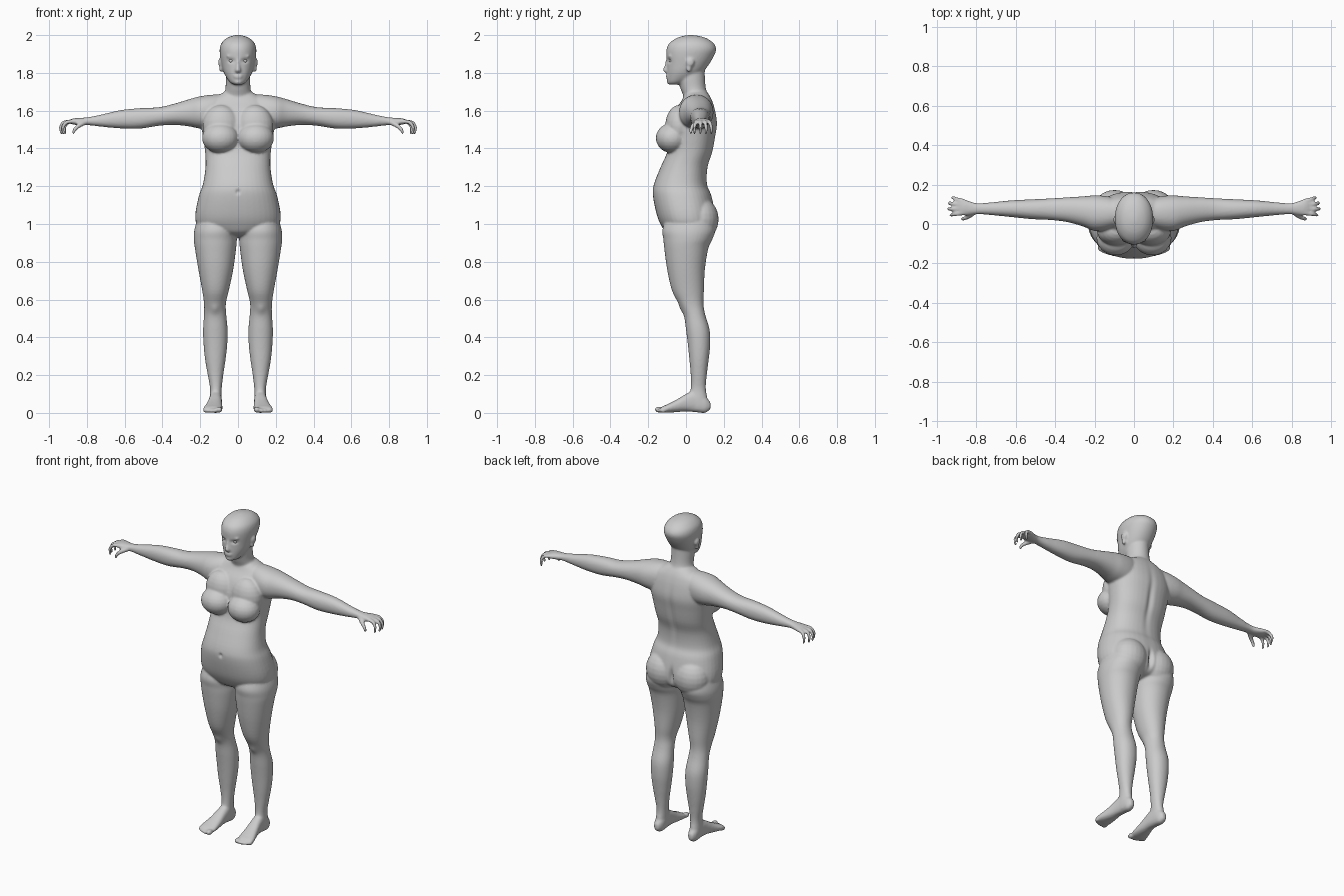
import bpy, bmesh, math
from mathutils import Vector, Matrix

bm = bmesh.new()
SEG = 40


def place(axis, t, a, b):
    return {'x': (t, a, b), 'y': (a, t, b), 'z': (a, b, t)}[axis]


def catmull(p0, p1, p2, p3, t):
    return [0.5 * (2 * b + (c - a) * t + (2 * a - 5 * b + 4 * c - d) * t * t
                   + (3 * b - a - 3 * c + d) * t ** 3) for a, b, c, d in zip(p0, p1, p2, p3)]


def resample(rows, n=4):
    out = []
    for i in range(len(rows) - 1):
        q = [rows[max(i - 1, 0)], rows[i], rows[i + 1], rows[min(i + 2, len(rows) - 1)]]
        out += [catmull(*q, k / n) for k in range(n)]
    return out + [list(rows[-1])]


def loft(axis, rows, power=2.0, sides=(1,)):
    """Closed loft; each row is (position, a_min, a_max, b_min, b_max)."""
    for s in sides:
        rings = []
        for t, a0, a1, b0, b1 in resample(rows):
            ring = []
            for k in range(SEG):
                an = 2 * math.pi * k / SEG
                c, d = math.cos(an), math.sin(an)
                a = (a0 + a1) / 2 + (a1 - a0) / 2 * math.copysign(abs(c) ** (2 / power), c)
                b = (b0 + b1) / 2 + (b1 - b0) / 2 * math.copysign(abs(d) ** (2 / power), d)
                x, y, z = place(axis, t, a, b)
                ring.append(bm.verts.new((x * s, y, z)))
            rings.append(ring)
        for r, q in zip(rings, rings[1:]):
            for k in range(SEG):
                j = (k + 1) % SEG
                bm.faces.new((r[k], r[j], q[j], q[k]))
        bm.faces.new(rings[0][::-1])
        bm.faces.new(rings[-1])


def blob(center, radii, sides=(1, -1), seg=24):
    for s in sides:
        m = Matrix.Translation((center[0] * s, center[1], center[2])) @ Matrix.Diagonal((*radii, 1))
        bmesh.ops.create_uvsphere(bm, u_segments=seg, v_segments=seg // 2, radius=1, matrix=m)


def finger(points, r0, r1):
    path = resample(points, 5)
    for i, p in enumerate(path):
        r = r0 + (r1 - r0) * i / (len(path) - 1)
        blob(p, (r, r, r), seg=12)


def sym(rows):
    return [(z, -w, w, y0, y1) for z, w, y0, y1 in rows]


# torso
loft('z', sym([(.93, .05, -.04, .06), (.95, .13, -.10, .12), (.99, .212, -.13, .15),
               (1.05, .226, -.155, .155), (1.15, .207, -.175, .135), (1.21, .186, -.17, .112),
               (1.30, .172, -.135, .115), (1.38, .174, -.10, .14), (1.46, .185, -.09, .155),
               (1.53, .195, -.085, .165), (1.60, .19, -.06, .155), (1.65, .16, -.025, .14),
               (1.68, .11, -.01, .125), (1.70, .07, 0, .11)]), 2.3)
blob((.093, -.072, 1.455), (.098, .088, .08))        # breasts
blob((.088, -.035, 1.52), (.10, .075, .11))          # upper chest
blob((.098, .075, 1.025), (.11, .098, .115))         # buttocks

# neck and head
loft('z', sym([(1.62, .09, 0, .13), (1.68, .076, -.015, .118), (1.72, .066, -.03, .105),
               (1.78, .065, -.045, .10), (1.84, .06, -.04, .10)]))
loft('z', sym([(1.738, .022, -.088, -.03), (1.75, .042, -.097, 0), (1.78, .064, -.10, .06),
               (1.81, .078, -.101, .095), (1.85, .088, -.101, .125), (1.89, .095, -.104, .148),
               (1.925, .097, -.103, .16), (1.955, .089, -.09, .148), (1.98, .066, -.058, .115),
               (1.993, .04, -.025, .08), (2.0, .012, .01, .04)]), 2.1)
loft('z', sym([(1.80, .012, -.108, -.08), (1.808, .018, -.118, -.08), (1.818, .015, -.122, -.08),
               (1.845, .009, -.112, -.08), (1.88, .008, -.104, -.08)]))   # nose
blob((0, -.097, 1.786), (.026, .010, .006), (1,))    # upper lip
blob((0, -.096, 1.776), (.022, .011, .007), (1,))    # lower lip
blob((0, -.088, 1.752), (.022, .014, .014), (1,))    # chin
blob((.036, -.084, 1.888), (.026, .012, .007))       # brows
blob((.094, .022, 1.855), (.011, .022, .024))        # ears
blob((.090, .015, 1.825), (.010, .014, .022))

# arms and palms
both = (1, -1)
loft('x', [(.05, 0, .12, 1.52, 1.685), (.13, -.03, .14, 1.50, 1.685), (.20, -.035, .145, 1.505, 1.676),
           (.26, -.012, .14, 1.517, 1.66), (.34, .01, .135, 1.525, 1.636), (.42, .02, .13, 1.52, 1.618),
           (.52, .025, .125, 1.505, 1.613), (.62, .035, .12, 1.506, 1.603), (.72, .045, .11, 1.515, 1.58),
           (.79, .05, .105, 1.523, 1.566), (.83, .046, .114, 1.523, 1.562),
           (.865, .042, .128, 1.525, 1.56), (.885, .05, .125, 1.53, 1.555)], 2.2, both)

# fingers and thumb
for y0, y1, reach in [(.055, .045, .93), (.077, .076, .942), (.098, .106, .938), (.118, .134, .922)]:
    finger([(.87, y0, 1.543), (reach - .022, (y0 + y1) / 2, 1.538), (reach - .003, y1, 1.512),
            (reach - .006, y1, 1.482)], .0125, .0085)
finger([(.81, .06, 1.538), (.84, .038, 1.522), (.862, .028, 1.504), (.872, .026, 1.484)], .015, .009)

# legs
loft('z', [(1.04, .03, .21, -.10, .14), (.97, .008, .231, -.125, .155), (.92, .006, .234, -.12, .14),
           (.87, .01, .228, -.115, .118), (.76, .025, .21, -.10, .10), (.65, .048, .19, -.075, .095),
           (.58, .064, .18, -.04, .092), (.52, .062, .18, -.012, .102), (.44, .055, .185, 0, .125),
           (.36, .057, .182, .01, .128), (.28, .066, .174, .018, .12), (.20, .078, .16, .025, .11),
           (.13, .086, .148, .025, .105), (.07, .088, .15, .012, .115), (.03, .09, .148, .01, .12),
           (.01, .097, .14, .03, .11)], 2.1, both)

# feet and toes
loft('y', [(.13, .105, .133, .02, .055), (.10, .09, .147, 0, .09), (.05, .086, .15, .004, .12),
           (0, .085, .156, .008, .10), (-.05, .083, .168, .004, .07), (-.10, .082, .183, .001, .045),
           (-.125, .086, .184, .002, .034), (-.138, .095, .176, .005, .024)], 2.4, both)
for x, y, r in [(.099, -.142, .017), (.124, -.145, .0115), (.143, -.139, .011),
                (.160, -.131, .0105), (.175, -.121, .010)]:
    blob((x, y, r), (r, r * 1.5, r), seg=12)

# fuse all parts into one skin
bmesh.ops.recalc_face_normals(bm, faces=bm.faces)
mesh = bpy.data.meshes.new("body_parts")
bm.to_mesh(mesh)
bm.free()
body = bpy.data.objects.new("body", mesh)
bpy.context.collection.objects.link(body)
rm = body.modifiers.new("fuse", 'REMESH')
rm.mode = 'VOXEL'
rm.voxel_size = .006
sm = body.modifiers.new("soften", 'SMOOTH')
sm.factor, sm.iterations = .5, 8
dg = bpy.context.evaluated_depsgraph_get()
skin = bpy.data.meshes.new_from_object(body.evaluated_get(dg))
body.modifiers.clear()
body.data = skin

# sculpted dents: centre, spread in x/y/z, push along y
dents = [((0, -.17, 1.17), (.010, .04, .012), .010),     # navel
         ((0, .15, 1.40), (.018, .06, .16), -.010),      # spine
         ((0, .16, 1.02), (.014, .06, .05), -.022)]      # seat cleft
for s in both:
    dents += [((.036 * s, -.09, 1.864), (.017, .03, .011), .010),    # eye sockets
              ((.122 * s, -.02, .55), (.02, .04, .025), -.006)]      # kneecaps
for v in skin.vertices:
    for c, r, push in dents:
        d = sum(((v.co[i] - c[i]) / r[i]) ** 2 for i in range(3))
        if d < 9:
            v.co.y += push * math.exp(-d)
skin.shade_smooth()

# eyes
for side, s in (("left", 1), ("right", -1)):
    bpy.ops.mesh.primitive_uv_sphere_add(segments=20, ring_count=12, radius=.012,
                                         location=(.036 * s, -.077, 1.864))
    eye = bpy.context.object
    eye.name = side + "_eye"
    eye.data.shade_smooth()
